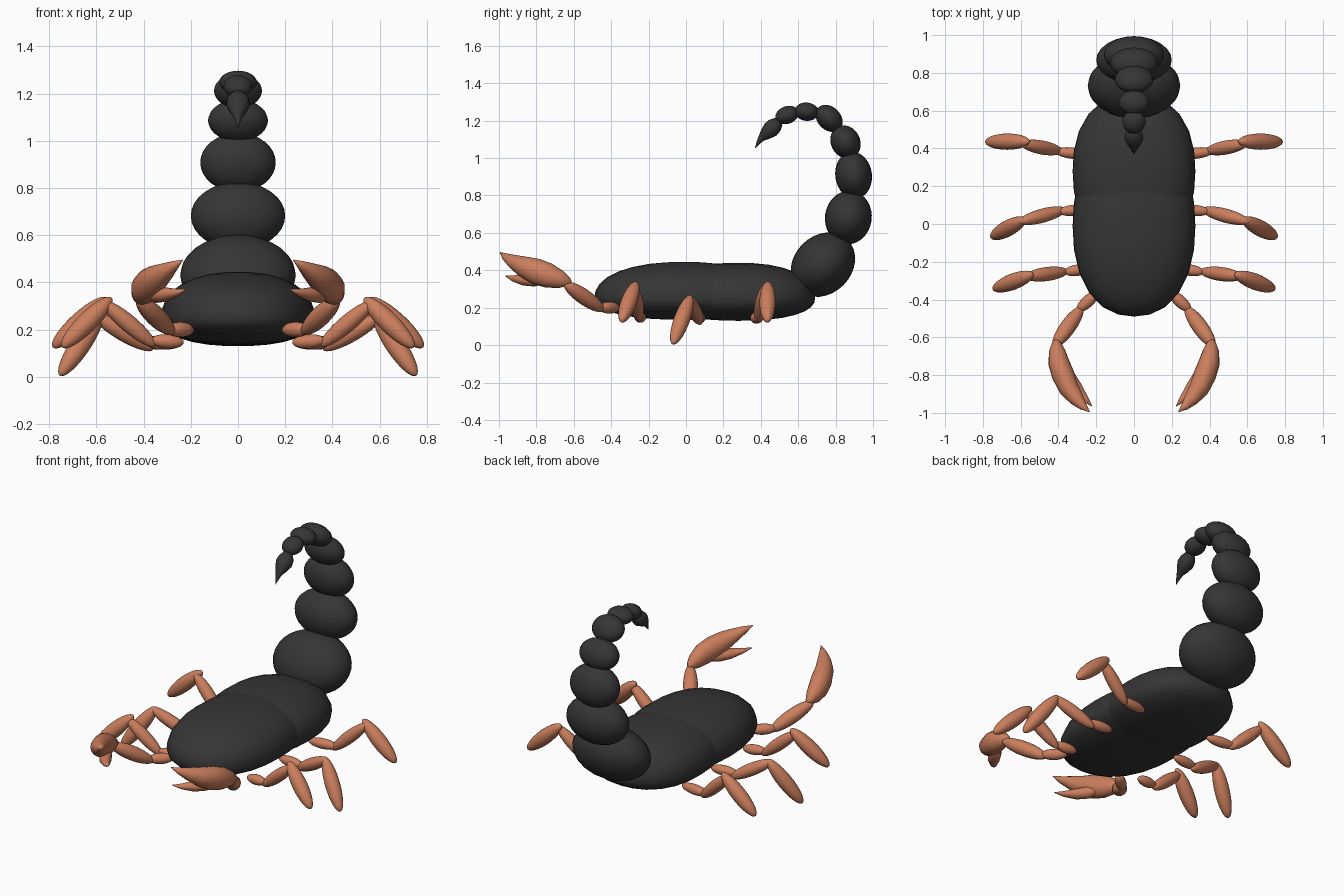
import bpy, bmesh, math
from mathutils import Vector, Matrix


def material(name, rgb):
    m = bpy.data.materials.new(name)
    m.diffuse_color = (*rgb, 1)
    return m


SHELL = material("charcoal shell", (0.036, 0.036, 0.036))
LIMB = material("copper limb", (0.60, 0.21, 0.11))


def finish(bm, name, mat):
    bmesh.ops.recalc_face_normals(bm, faces=bm.faces)
    for f in bm.faces:
        f.smooth = True
    me = bpy.data.meshes.new(name)
    bm.to_mesh(me)
    bm.free()
    me.materials.append(mat)
    ob = bpy.data.objects.new(name, me)
    bpy.context.collection.objects.link(ob)
    return ob


def ellipsoid(name, mat, centre, radii, rot=None, power=2.0, bottom=None):
    """Rounded blob; power > 2 makes it boxier, bottom flattens the underside."""
    bm = bmesh.new()
    bmesh.ops.create_uvsphere(bm, u_segments=24, v_segments=16, radius=1)
    for v in bm.verts:
        n = sum(abs(c) ** power for c in v.co) ** (1 / power)
        p = v.co / n
        rz = bottom if bottom and p.z < 0 else radii[2]
        p = Vector((p.x * radii[0], p.y * radii[1], p.z * rz))
        v.co = (rot @ p if rot else p) + Vector(centre)
    return finish(bm, name, mat)


def limb(name, a, b, r):
    """Oval limb joint between two points."""
    a, b = Vector(a), Vector(b)
    d = b - a
    return ellipsoid(name, LIMB, (a + b) / 2, (r, r, d.length / 2),
                     d.to_track_quat('Z', 'Y').to_matrix())


def loft(name, mat, path, radii, sides=16):
    """Round tube with changing radius along a path."""
    bm = bmesh.new()
    pts = [Vector(p) for p in path]
    rings = []
    for i, p in enumerate(pts):
        d = pts[min(i + 1, len(pts) - 1)] - pts[max(i - 1, 0)]
        side = d.cross(Vector((0, 0, 1)))
        if side.length < 1e-4:
            side = Vector((1, 0, 0))
        side.normalize()
        up = side.cross(d).normalized()
        rw, rh = radii[i]
        rings.append([bm.verts.new(p + side * rw * math.cos(t) + up * rh * math.sin(t))
                      for t in (2 * math.pi * k / sides for k in range(sides))])
    for r0, r1 in zip(rings, rings[1:]):
        for k in range(sides):
            j = (k + 1) % sides
            bm.faces.new((r0[k], r0[j], r1[j], r1[k]))
    bm.faces.new(rings[0])
    bm.faces.new(rings[-1])
    return finish(bm, name, mat)


# Body: two overlapping lobes with flattened undersides
ellipsoid("front_body", SHELL, (0, -0.01, 0.25), (0.325, 0.48, 0.195), power=2.25, bottom=0.115)
ellipsoid("rear_body", SHELL, (0, 0.28, 0.25), (0.325, 0.41, 0.19), power=2.3, bottom=0.12)

# Tail beads: y, z, half width, half thickness, half length, tilt from vertical
tail = [
    (0.732, 0.430, 0.245, 0.155, 0.188, -45),
    (0.868, 0.682, 0.200, 0.125, 0.144, -8),
    (0.896, 0.908, 0.160, 0.098, 0.126, 8),
    (0.853, 1.086, 0.127, 0.078, 0.092, 28),
    (0.765, 1.212, 0.102, 0.062, 0.082, 45),
    (0.645, 1.248, 0.080, 0.049, 0.064, 85),
    (0.540, 1.230, 0.061, 0.047, 0.064, 110),
]
for i, (y, z, w, t, l, ang) in enumerate(tail):
    ellipsoid(f"tail_segment_{i + 1}", SHELL, (0, y, z), (w, t, l),
              Matrix.Rotation(math.radians(ang), 3, 'X'))

# Stinger: bulb drawn out to a point
loft("stinger", SHELL,
     [(0, 0.503, 1.203), (0, 0.495, 1.195), (0, 0.475, 1.175), (0, 0.452, 1.152),
      (0, 0.425, 1.128), (0, 0.402, 1.105), (0, 0.385, 1.08), (0, 0.37, 1.053)],
     [(0.008, 0.008), (0.03, 0.028), (0.046, 0.042), (0.050, 0.045),
      (0.036, 0.033), (0.019, 0.018), (0.010, 0.010), (0.001, 0.001)])

# Legs: stub, rising joint, falling joint
legs = {
    "front": [(0.23, -0.235, 0.145), (0.37, -0.255, 0.155), (0.35, -0.25, 0.13),
              (0.575, -0.28, 0.32), (0.535, -0.265, 0.335), (0.745, -0.345, 0.125)],
    "middle": [(0.23, 0.08, 0.145), (0.40, 0.065, 0.145), (0.36, 0.078, 0.115),
               (0.61, 0.01, 0.26), (0.58, 0.025, 0.265), (0.755, -0.07, 0.005)],
    "back": [(0.23, 0.365, 0.145), (0.42, 0.385, 0.145), (0.38, 0.385, 0.12),
             (0.595, 0.425, 0.32), (0.555, 0.437, 0.335), (0.785, 0.435, 0.125)],
}
for side, s in (("right", 1), ("left", -1)):
    def m(p):
        return (p[0] * s, p[1], p[2])

    for pos, p in legs.items():
        for k, r in enumerate((0.030, 0.037, 0.043)):
            limb(f"{side}_{pos}_leg_{k + 1}", m(p[2 * k]), m(p[2 * k + 1]), r)

    # Claw arm
    limb(f"{side}_arm_base", m((0.19, -0.36, 0.20)), m((0.30, -0.46, 0.20)), 0.032)
    limb(f"{side}_arm", m((0.275, -0.44, 0.185)), m((0.425, -0.65, 0.33)), 0.042)

    # Claw: swollen palm tapering into the upper finger
    loft(f"{side}_claw", LIMB,
         [m(p) for p in ((0.412, -0.612, 0.335), (0.411, -0.625, 0.338), (0.408, -0.67, 0.35),
                         (0.398, -0.735, 0.372), (0.375, -0.80, 0.393), (0.345, -0.87, 0.42),
                         (0.305, -0.925, 0.448), (0.27, -0.965, 0.472), (0.235, -0.995, 0.495))],
         [(0.005, 0.005), (0.022, 0.022), (0.043, 0.048), (0.056, 0.066), (0.06, 0.07),
          (0.053, 0.056), (0.040, 0.037), (0.022, 0.020), (0.002, 0.002)])

    # Short lower finger
    loft(f"{side}_claw_finger", LIMB,
         [m(p) for p in ((0.375, -0.75, 0.35), (0.345, -0.81, 0.347), (0.305, -0.87, 0.349),
                         (0.26, -0.925, 0.357), (0.222, -0.965, 0.370))],
         [(0.02, 0.02), (0.036, 0.034), (0.034, 0.03), (0.019, 0.016), (0.002, 0.002)])
